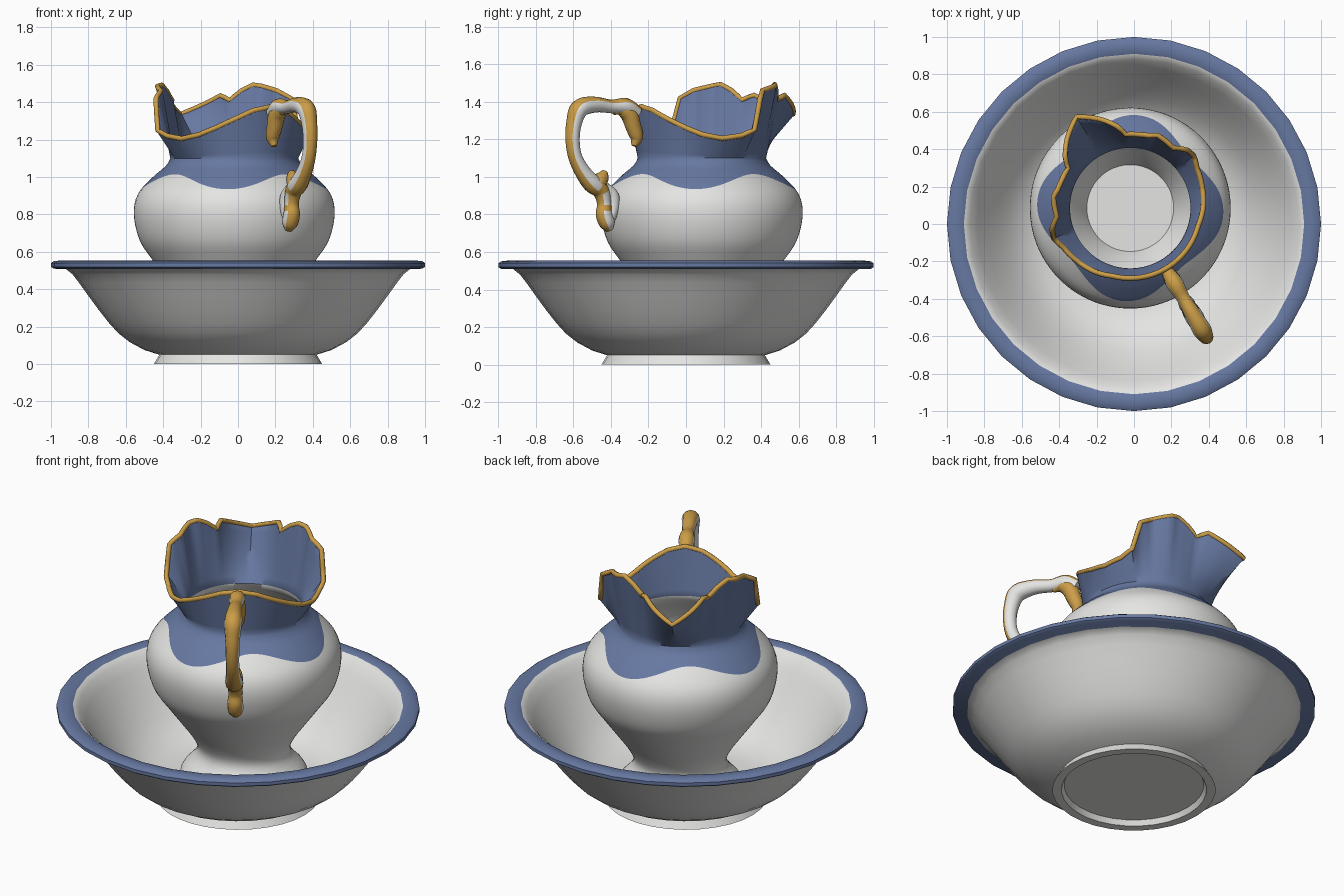
import bpy, bmesh, math
from mathutils import Vector

if "Cube" in bpy.data.objects:
    bpy.data.objects.remove(bpy.data.objects["Cube"])


def material(name, rgb):
    m = bpy.data.materials.new(name)
    m.diffuse_color = (*rgb, 1)
    m.use_nodes = True
    m.node_tree.nodes["Principled BSDF"].inputs["Base Color"].default_value = m.diffuse_color
    return m


WHITE = material("white glaze", (0.78, 0.78, 0.77))
BLUE = material("blue glaze", (0.135, 0.19, 0.36))
GOLD = material("gold trim", (0.60, 0.34, 0.065))
MATS = [WHITE, BLUE, GOLD]


def finish(name, bm, angle=45):
    bmesh.ops.recalc_face_normals(bm, faces=bm.faces)
    me = bpy.data.meshes.new(name)
    bm.to_mesh(me)
    bm.free()
    for m in MATS:
        me.materials.append(m)
    ob = bpy.data.objects.new(name, me)
    bpy.context.collection.objects.link(ob)
    bpy.ops.object.select_all(action='DESELECT')
    ob.select_set(True)
    bpy.context.view_layer.objects.active = ob
    bpy.ops.object.shade_smooth_by_angle(angle=math.radians(angle))
    return ob


def skin(rings, mats, closed=False, caps=True):
    """Join rings of points; mats(i, j) gives the colour index of a face."""
    bm = bmesh.new()
    vs = [[bm.verts.new(p) for p in r] for r in rings]
    n = len(rings[0])
    for i in range(len(vs) if closed else len(vs) - 1):
        a, b = vs[i], vs[(i + 1) % len(vs)]
        for j in range(n):
            k = (j + 1) % n
            bm.faces.new((a[j], a[k], b[k], b[j])).material_index = mats(i, j)
    if caps and not closed:
        bm.faces.new(vs[0][::-1]).material_index = mats(0, 0)
        bm.faces.new(vs[-1]).material_index = mats(len(vs) - 2, 0)
    return bm


def spline(pts, n=8):
    """Smooth curve through the points."""
    pts = [Vector(p) for p in pts]
    q = [2 * pts[0] - pts[1]] + pts + [2 * pts[-1] - pts[-2]]
    out = []
    for i in range(1, len(q) - 2):
        a, b, c, d = q[i - 1:i + 3]
        for k in range(n):
            t = k / n
            out.append(0.5 * (2 * b + (c - a) * t + (2 * a - 5 * b + 4 * c - d) * t * t
                              + (3 * b - a - 3 * c + d) * t ** 3))
    return out + [pts[-1]]


def lookup(table, x):
    """Linear lookup; rows start with the key."""
    for a, b in zip(table, table[1:]):
        if x <= b[0]:
            t = max(0, (x - a[0]) / max(b[0] - a[0], 1e-6))
            return [u + (v - u) * t for u, v in zip(a, b)][1:]
    return list(table[-1])[1:]


# ---- basin: (radius, height, colour of the band that follows)
basin = [(0.385, 0.03, 0), (0.40, 0.0, 0), (0.45, 0.0, 0), (0.42, 0.05, 0), (0.50, 0.075, 0),
         (0.58, 0.118, 0), (0.64, 0.165, 0), (0.69, 0.22, 0), (0.745, 0.29, 0), (0.80, 0.365, 0),
         (0.85, 0.435, 0), (0.885, 0.48, 0), (0.92, 0.508, 1), (0.985, 0.51, 1), (1.0, 0.52, 1),
         (1.0, 0.54, 1), (0.985, 0.55, 1), (0.95, 0.554, 1), (0.91, 0.548, 0), (0.88, 0.525, 0),
         (0.84, 0.47, 0), (0.79, 0.39, 0), (0.73, 0.305, 0), (0.675, 0.235, 0), (0.62, 0.18, 0),
         (0.55, 0.13, 0), (0.47, 0.10, 0), (0.38, 0.088, 0)]
N = 32
rings = [[(r * math.cos(2 * math.pi * j / N), r * math.sin(2 * math.pi * j / N), z)
          for j in range(N)] for r, z, _ in basin]
finish("basin", skin(rings, lambda i, j: basin[i][2]))

# ---- jug
CX, CY, SPOUT = -0.02, 0.085, 120.5
profile = spline([(0.09, 0.35), (0.11, 0.352), (0.15, 0.33), (0.21, 0.275), (0.27, 0.255),
                  (0.35, 0.29), (0.45, 0.36), (0.55, 0.432), (0.66, 0.505), (0.80, 0.537),
                  (0.91, 0.515), (1.0, 0.435), (1.06, 0.365), (1.10, 0.342)])
# rim: angle from the spout, radius, height (same on both sides)
rim = [(0, .575, 1.335), (12, .51, 1.39), (21, .455, 1.435), (27, .405, 1.41), (36, .405, 1.46),
       (45, .41, 1.492), (51, .425, 1.485), (66, .405, 1.46), (75, .445, 1.42), (81, .45, 1.25),
       (90, .425, 1.22), (105, .41, 1.205), (120, .40, 1.225), (135, .385, 1.265),
       (150, .385, 1.31), (165, .385, 1.355), (180, .385, 1.375)]
SEG = 120
angles = [j * 360 / SEG for j in range(SEG)]


def at(phi, r, z):
    a = math.radians(SPOUT + phi)
    return Vector((CX + r * math.cos(a), CY + r * math.sin(a), z))


def edge(phi):
    """Wavy lower edge of the blue glaze."""
    return 0.975 - 0.04 * math.cos(4 * math.radians(SPOUT + phi + 4))


def rim_at(phi):
    return lookup(rim, min(phi, 360 - phi))


def spout(phi, t, wall=0.0):
    r, z = rim_at(phi)
    return at(phi, 0.342 + (r - 0.342) * t - wall, 1.10 + (z - 1.10) * t)


rings, cols = [], []


def add(fn, col):
    rings.append([fn(p) for p in angles])
    cols.append(col)


def body(z, wall=0.0):
    return lookup(profile, z)[0] - wall


def lower(k):
    def fn(p):
        z = 0.09 + (edge(p) - 0.09) * k / 30
        return at(p, body(z), z)
    return fn


def upper(k):
    def fn(p):
        z = edge(p) + (1.10 - edge(p)) * k / 8
        return at(p, body(z), z)
    return fn


for k in range(30):                       # white body
    add(lower(k), 0)
for k in range(8):                        # blue shoulder
    add(upper(k), 1)
for k in range(9):                        # flared, fluted mouth
    add(lambda p, k=k: spout(p, k / 8), 1)
for k in range(8, -1, -1):                # inside of the mouth
    add(lambda p, k=k: spout(p, k / 8, 0.02), 1)
cols[-1] = 0
for z in (1.06, 1.0, 0.9, 0.8, 0.66, 0.55, 0.45, 0.35, 0.28):   # inside of the body
    add(lambda p, z=z: at(p, body(z, 0.025), z), 0)
finish("jug", skin(rings, lambda i, j: cols[i]), 50)


# ---- tubes for trim and handle
def tube(name, pts, radii, refs, colour, closed=False, sides=12):
    rings, n = [], len(pts)
    for i, p in enumerate(pts):
        if closed:
            t = pts[(i + 1) % n] - pts[i - 1]
        else:
            t = pts[min(i + 1, n - 1)] - pts[max(i - 1, 0)]
        t.normalize()
        u = (refs[i] - refs[i].dot(t) * t).normalized()
        v = t.cross(u)
        rings.append([p + radii[i] * (math.cos(2 * math.pi * j / sides) * u
                                      + math.sin(2 * math.pi * j / sides) * v)
                      for j in range(sides)])
    return finish(name, skin(rings, colour, closed), 60)


# gold edge along the rim
tube("rim_trim", [spout(p, 1, 0.01) for p in angles], [0.014] * SEG,
     [at(p, 1, 0) - at(p, 0, 0) for p in angles], lambda i, j: 2, True, 8)

SIDE = (at(90, 1, 0) - at(90, 0, 0))      # across the handle


def scroll(name, path, colour):
    """path: distance from jug axis, height, thickness."""
    s = spline(path, 6)
    tube(name, [at(180, q[0], q[1]) for q in s], [q[2] for q in s], [SIDE] * len(s), colour)


# main loop, with a gold stripe along its inner side
scroll("handle", [(.40, 1.34, .035), (.47, 1.375, .045), (.56, 1.375, .036), (.66, 1.385, .042),
                  (.755, 1.365, .05), (.79, 1.29, .042), (.80, 1.20, .038), (.785, 1.11, .037),
                  (.74, 1.03, .042), (.68, .965, .05), (.625, .925, .045), (.605, .86, .038),
                  (.605, .80, .044), (.585, .75, .042), (.57, .715, .02)],
       lambda i, j: 2 if j in (7, 8, 9, 10) or 56 < i < 61 or 66 < i < 70 else 0)
# gold leaf curls at both ends of the handle
scroll("upper_leaf", [(.55, 1.345, .015), (.50, 1.36, .035), (.45, 1.33, .045), (.425, 1.27, .042),
                      (.405, 1.21, .035), (.42, 1.165, .015)], lambda i, j: 2)
scroll("lower_leaf", [(.66, .93, .03), (.645, .965, .045), (.615, 1.0, .036), (.60, 1.03, .015)],
       lambda i, j: 2)
scroll("lower_tail", [(.60, .95, .025), (.555, .90, .035), (.55, .84, .035), (.57, .78, .03),
                      (.60, .735, .02)], lambda i, j: 0)
